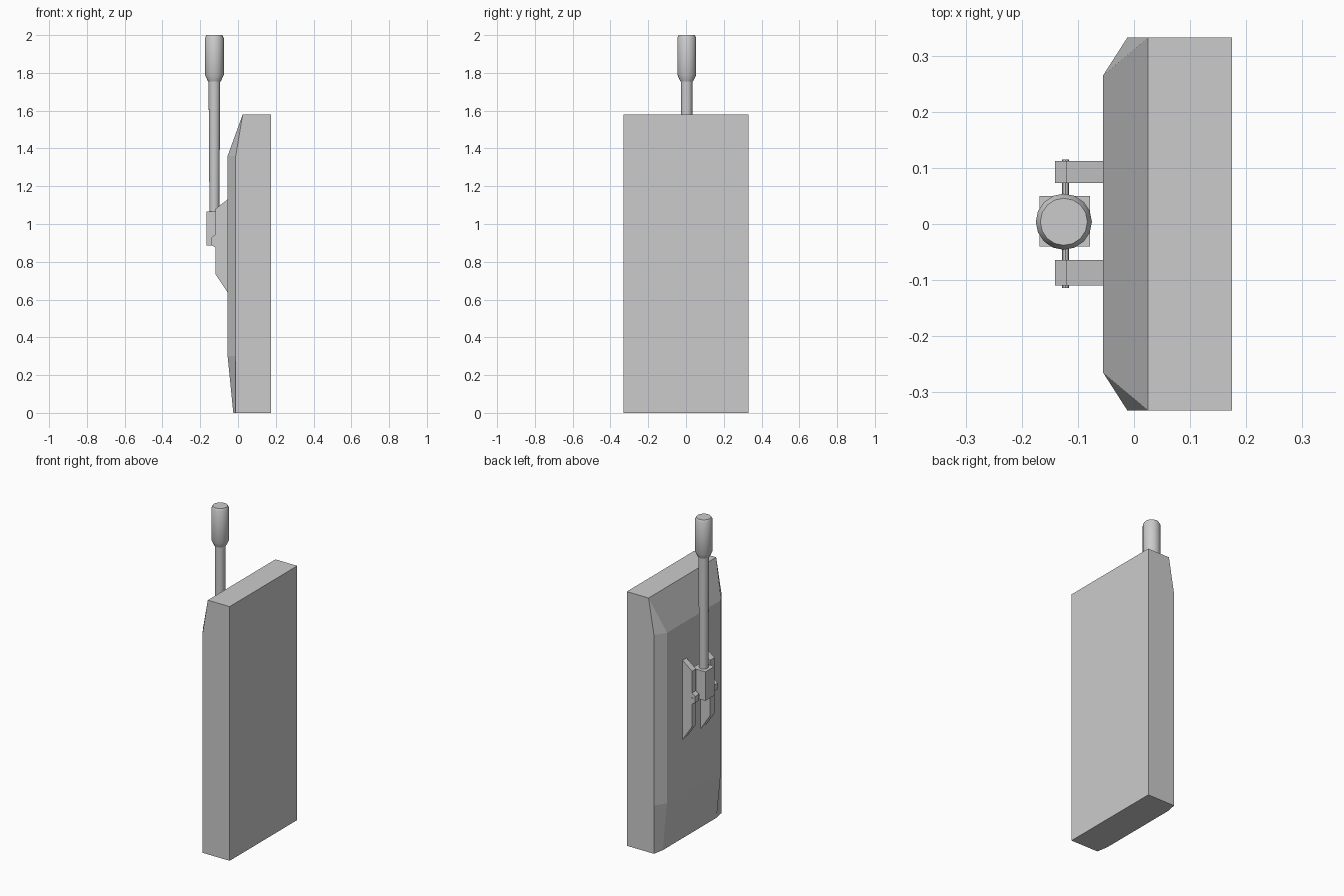
import bpy, bmesh, math

if "Cube" in bpy.data.objects:
    bpy.data.objects.remove(bpy.data.objects["Cube"])


def make_object(name, bm):
    bmesh.ops.recalc_face_normals(bm, faces=bm.faces)
    mesh = bpy.data.meshes.new(name)
    bm.to_mesh(mesh)
    bm.free()
    obj = bpy.data.objects.new(name, mesh)
    bpy.context.collection.objects.link(obj)
    return obj


def loft(name, rings):
    """Skin a stack of equal-length closed rings and cap both ends."""
    bm = bmesh.new()
    rows = [[bm.verts.new(p) for p in ring] for ring in rings]
    for a, b in zip(rows, rows[1:]):
        for i in range(len(a)):
            j = (i + 1) % len(a)
            bm.faces.new((a[i], a[j], b[j], b[i]))
    bm.faces.new(rows[0])
    bm.faces.new(rows[-1])
    bmesh.ops.remove_doubles(bm, verts=bm.verts, dist=0.0002)
    return make_object(name, bm)


def lathe(name, profile, x, y, sides=16):
    """Turn (radius, z) points about a vertical axis."""
    angles = [2 * math.pi * i / sides for i in range(sides)]
    return loft(name, [[(x + r * math.cos(a), y + r * math.sin(a), z) for a in angles]
                       for r, z in profile])


def extrude_xz(name, profile, y0, y1):
    return loft(name, [[(x, y, z) for x, z in profile] for y in (y0, y1)])


# Door slab: sections of (z, face x, side-edge x, inset from the sides)
BACK, HALF = 0.175, 0.332
sections = [(0, -0.025, -0.012, 0.067), (0.3, -0.055, -0.012, 0.067),
            (1.36, -0.055, -0.012, 0.067), (1.58, 0.025, 0.025, 0)]
rings = []
for z, face, side, inset in sections:
    w = HALF - inset
    rings.append([(BACK, -HALF, z), (BACK, HALF, z), (side, HALF, z),
                  (face, w, z), (face, -w, z), (side, -HALF, z)])
loft("slab", rings)

# Pair of mounting brackets, each with a pivot lug
bracket = [(-0.05, 0.63), (-0.12, 0.735), (-0.12, 0.875), (-0.141, 0.89),
           (-0.141, 0.928), (-0.12, 0.945), (-0.12, 1.08), (-0.055, 1.13), (-0.05, 1.13)]
for side, y0, y1 in (("left", 0.073, 0.112), ("right", -0.11, -0.064)):
    extrude_xz("bracket_" + side, bracket, y0, y1)

# Block holding the lever, and its pivot pin
extrude_xz("lever_block", [(-0.168, 0.885), (-0.078, 0.885),
                           (-0.078, 1.065), (-0.168, 1.065)], -0.04, 0.05)
pin = [(-0.122 + 0.006 * math.cos(i * math.pi / 4),
        0.91 + 0.006 * math.sin(i * math.pi / 4)) for i in range(8)]
extrude_xz("pivot_pin", pin, -0.114, 0.115)

# Lever shaft and grip
shaft = lathe("lever_shaft", [(0.026, 1.05), (0.031, 1.77)], -0.125, 0.004)
grip = lathe("lever_grip", [(0.034, 1.755), (0.05, 1.79), (0.05, 1.985), (0.042, 2.0)],
             -0.125, 0.004)

# Smooth the round parts, keeping hard rims
for obj in (shaft, grip):
    bpy.ops.object.select_all(action='DESELECT')
    obj.select_set(True)
    bpy.context.view_layer.objects.active = obj
    bpy.ops.object.shade_smooth_by_angle(angle=math.radians(30))
